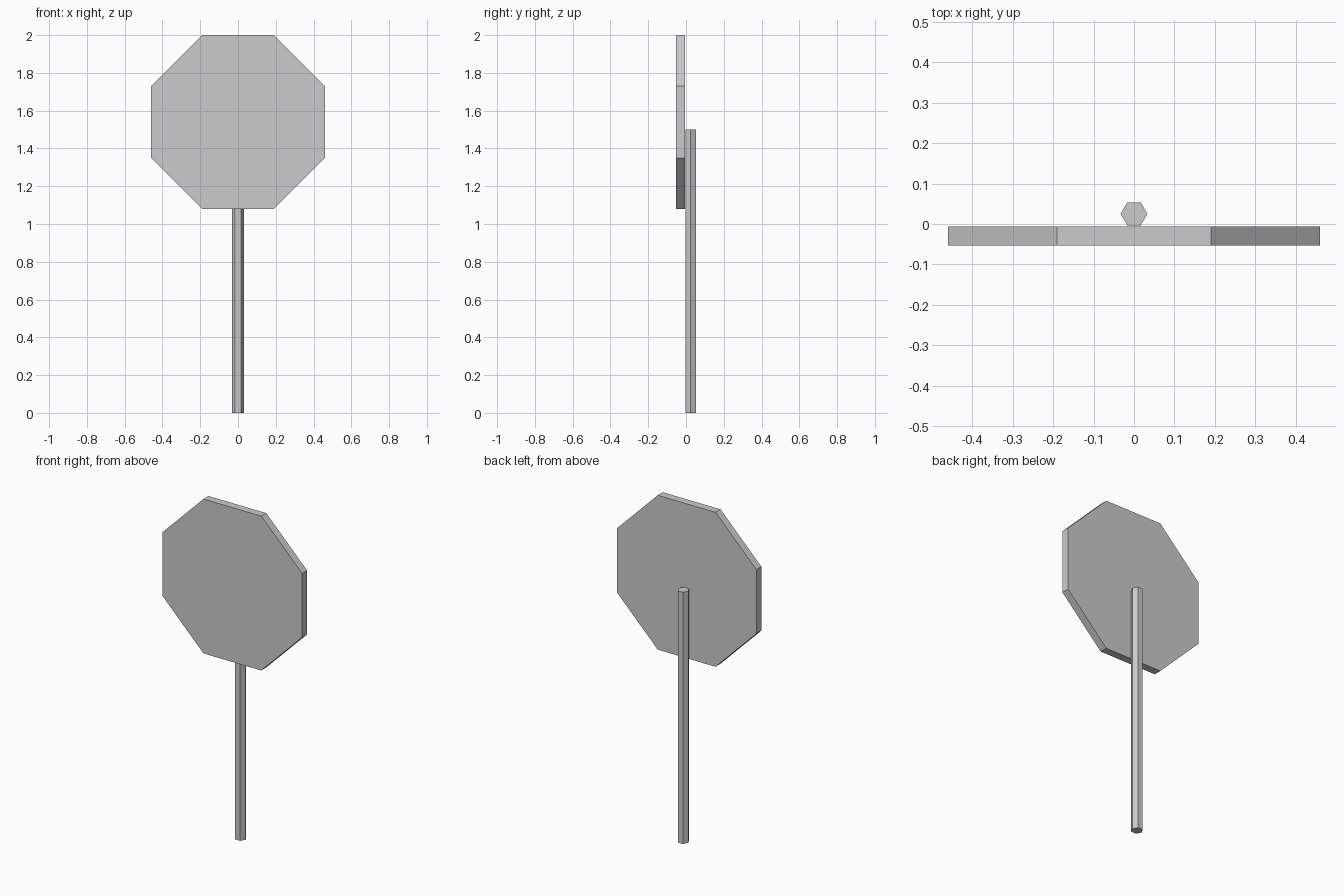
import bpy
from math import pi, cos

if "Cube" in bpy.data.objects:
    bpy.data.objects.remove(bpy.data.objects["Cube"])


def prism(name, sides, radius, depth, location, rotation=(0, 0, 0), spin=0):
    """Flat-faced capped prism; spin turns the profile about its own axis."""
    bpy.ops.mesh.primitive_cylinder_add(vertices=sides, radius=radius, depth=depth)
    obj = bpy.context.object
    obj.name = obj.data.name = name
    obj.rotation_euler.z = spin
    bpy.ops.object.transform_apply(location=False, rotation=True, scale=False)
    obj.rotation_euler = rotation
    obj.location = location
    bpy.ops.object.transform_apply(location=False, rotation=True, scale=False)
    return obj


# Hexagonal post, corners pointing along x
prism("post", 6, 0.033, 1.5, (0, 0.025, 0.75), spin=pi / 6)

# Octagonal plate, flat edges at top, bottom and sides
prism("sign_plate", 8, 0.46 / cos(pi / 8), 0.047, (0, -0.0295, 1.54),
      rotation=(pi / 2, 0, 0), spin=pi / 8)
